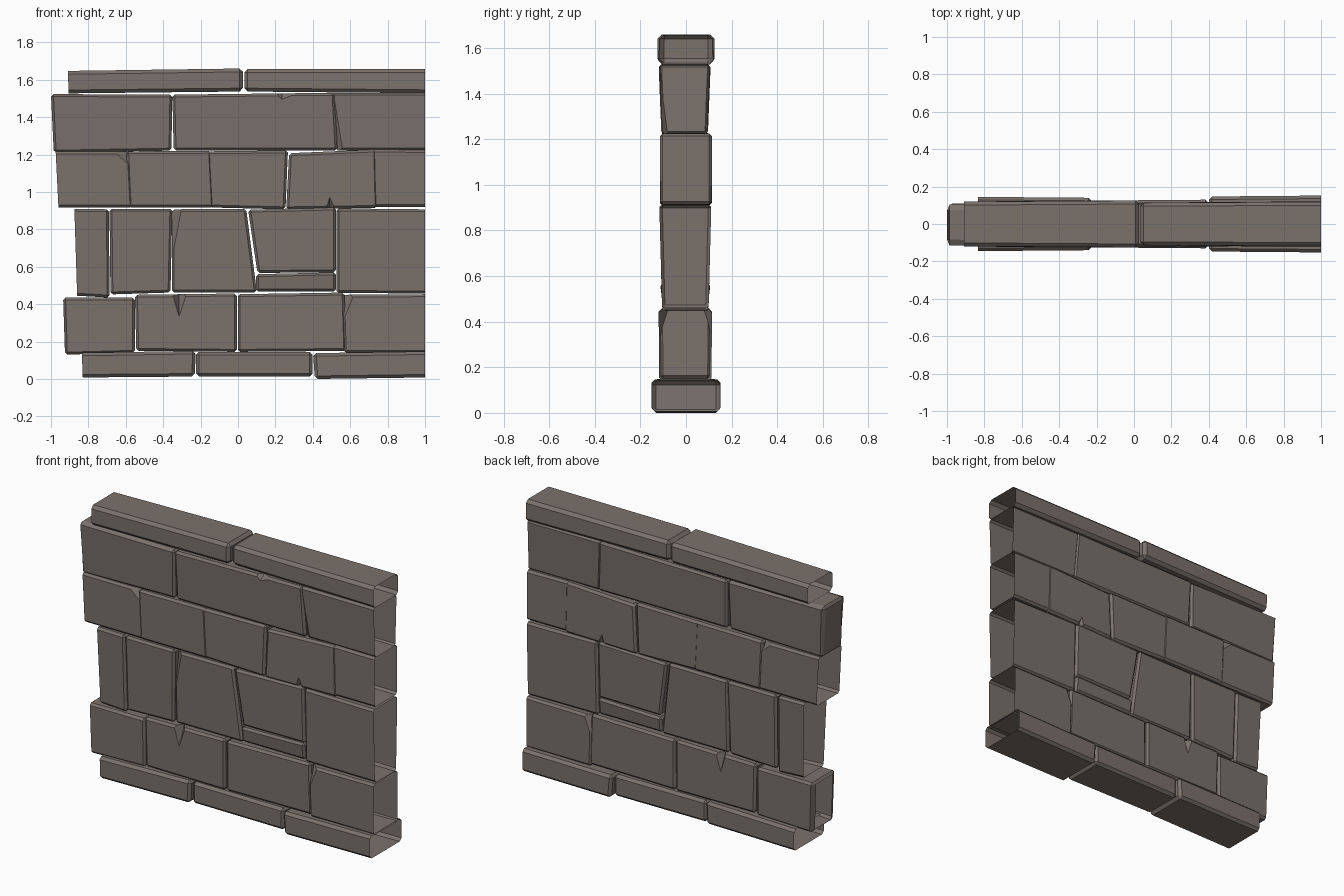
import bpy, bmesh, random
from mathutils import Vector

if "Cube" in bpy.data.objects:
    bpy.data.objects.remove(bpy.data.objects["Cube"])

random.seed(4)
mat = bpy.data.materials.new("brown grey stone")
mat.diffuse_color = (0.195, 0.165, 0.147, 1)
mat.use_nodes = True
mat.node_tree.nodes["Principled BSDF"].inputs["Base Color"].default_value = mat.diffuse_color


def add_object(name, bm):
    bmesh.ops.recalc_face_normals(bm, faces=bm.faces[:])
    me = bpy.data.meshes.new(name)
    bm.to_mesh(me)
    bm.free()
    me.materials.append(mat)
    ob = bpy.data.objects.new(name, me)
    bpy.context.collection.objects.link(ob)
    return ob


def grow(quad, dx=.004, dz=.005):
    """Push joints outwards a little so the stones sit tightly; the wall ends stay put."""
    xs = [x for x, z in quad]
    cx, cz = sum(xs) / 4, sum(z for x, z in quad) / 4
    out = []
    for x, z in quad:
        if -.82 < x < .99:
            x += dx if x > cx else -dx
        out.append((x, min(1.66, max(0, z + (dz if z > cz else -dz)))))
    return out


def stone(name, quad, depth, bevel, open_side="", chip=None, shift=0, chamfer_end=False):
    """Chamfered block. quad: x,z of TL, TR, BR, BL. depth: half depth at those corners."""
    quad = grow(quad)
    bm = bmesh.new()
    front = [bm.verts.new((x, shift - d, z)) for (x, z), d in zip(quad, depth)]
    back = [bm.verts.new((x, shift + d, z)) for (x, z), d in zip(quad, depth)]
    bm.faces.new(front)
    bm.faces.new(back[::-1])
    for i, side in enumerate(["top", "right", "bottom", "left"]):
        if side != open_side or chamfer_end:
            k = (i + 1) % 4
            bm.faces.new((front[k], front[i], back[i], back[k]))
    bmesh.ops.recalc_face_normals(bm, faces=bm.faces[:])
    bmesh.ops.bevel(bm, geom=[e for e in bm.edges if not e.is_boundary],
                    offset=bevel, segments=1, profile=0.5, affect='EDGES')
    if chamfer_end:  # open end behind a deeper chamfer
        end = min(bm.faces, key=lambda f: f.calc_center_median().x)
        for v in end.verts:
            v.co.y *= .8
        bmesh.ops.delete(bm, geom=[end], context='FACES')
    # broken corner, on the given sides
    if chip:
        (ax, az), (bx, bz), (cx, cz), sides = chip
        mid = Vector((sum(q[0] for q in quad) / 4, 0, sum(q[1] for q in quad) / 4))
        for s in sides:
            a, b, c = Vector((ax, s * .115, az)), Vector((bx, s * .115, bz)), Vector((cx, s * .07, cz))
            n = (b - a).cross(c - a).normalized()
            if n.dot(mid - a) > 0:
                n = -n
            r = bmesh.ops.bisect_plane(bm, geom=bm.verts[:] + bm.edges[:] + bm.faces[:],
                                       plane_co=a, plane_no=n, clear_outer=True)
            cut = [e for e in r["geom_cut"] if isinstance(e, bmesh.types.BMEdge)]
            if len(cut) > 2:
                bmesh.ops.edgenet_fill(bm, edges=cut)
    return add_object(name, bm)


def notch(ob, x1, x2, z_edge, tip, sides=(-1, 1)):
    """Cut a wedge shaped crack from an edge down to a tip."""
    for s in sides:
        bm = bmesh.new()
        v = [bm.verts.new(p) for p in ((x1, s * .125, z_edge), (x2, s * .125, z_edge),
                                       (tip[0], s * .125, tip[1]), (tip[0], s * .065, z_edge))]
        for f in ((0, 1, 2), (0, 1, 3), (1, 2, 3), (0, 2, 3)):
            bm.faces.new([v[i] for i in f])
        cutter = add_object("crack_cutter", bm)
        cutter.hide_render = True
        m = ob.modifiers.new("crack", 'BOOLEAN')
        m.operation, m.solver, m.object = 'DIFFERENCE', 'EXACT', cutter
        dg = bpy.context.evaluated_depsgraph_get()
        me = bpy.data.meshes.new_from_object(ob.evaluated_get(dg))
        ob.modifiers.clear()
        ob.data = me
        bpy.data.objects.remove(cutter)


def course(name, top, bottom, bevel, quads, chips={}, shift=0, chamfer_end=False):
    """One row of stones; the wall ends are left open."""
    out = []
    for i, q in enumerate(quads):
        side = "left" if i == 0 else "right" if i == len(quads) - 1 else ""
        d = (-.002, .002)[i % 2]  # alternate stones stand slightly proud
        out.append(stone(f"{name}_stone_{i + 1}", q, (top + d, top + d, bottom + d, bottom + d),
                         bevel, side, chips.get(i), shift, chamfer_end and i == 0))
    return out


BOTH, FRONT = (-1, 1), (-1,)

# foot stones, each with its own depth
stone("foot_stone_1", [(-.835, .135), (-.23, .145), (-.235, .018), (-.83, .013)],
      (.145, .14, .14, .145), .016, "left")
stone("foot_stone_2", [(-.22, .14), (.395, .14), (.395, .018), (-.22, .018)],
      (.125, .13, .13, .125), .016)
stone("foot_stone_3", [(.405, .133), (1, .142), (1, .013), (.415, .005)],
      (.147, .152, .152, .147), .016, "right")

# second row
row2 = course("lower", .115, .113, .013, [
    [(-.935, .43), (-.555, .43), (-.555, .145), (-.925, .135)],
    [(-.547, .445), (-.01, .452), (-.01, .15), (-.54, .155)],
    [(.003, .448), (.565, .457), (.575, .155), (.003, .15)],
    [(.56, .445), (1, .448), (1, .145), (.57, .145)]],
    {3: ((.615, .455), (.57, .34), (.56, .455), BOTH)}, -.003, True)
notch(row2[1], -.355, -.27, .46, (-.315, .32))

# tall row with a thin filler stone
course("tall", .112, .100, .013, [
    [(-.875, .905), (-.695, .902), (-.69, .44), (-.86, .45)],
    [(-.683, .905), (-.355, .905), (-.365, .467), (-.678, .457)],
    [(-.35, .902), (.04, .905), (.097, .467), (-.35, .467)],
    [(.058, .90), (.52, .912), (.52, .575), (.108, .572)],
    [(.1, .555), (.52, .565), (.52, .472), (.1, .472)],
    [(.53, .907), (1, .902), (1, .462), (.53, .465)]],
    {2: ((-.30, .91), (-.335, .70), (-.345, .91), FRONT)}, -.003)

# fourth row, mostly touching stones
row4 = course("middle", .112, .112, .013, [
    [(-.975, 1.212), (-.583, 1.212), (-.568, .922), (-.96, .922)],
    [(-.594, 1.212), (-.148, 1.215), (-.133, .922), (-.58, .922)],
    [(-.164, 1.212), (.263, 1.217), (.25, .912), (-.146, .922)],
    [(.277, 1.202), (.735, 1.222), (.742, .92), (.262, .912)],
    [(.718, 1.222), (1, 1.219), (1, .925), (.73, .925)]],
    {0: ((-.67, 1.217), (-.585, 1.14), (-.585, 1.217), BOTH)}, -.001)
notch(row4[3], .465, .53, .90, (.49, .985))

# fifth row, tapering downwards
row5 = course("upper", .112, .100, .013, [
    [(-1, 1.518), (-.355, 1.515), (-.36, 1.226), (-.985, 1.215)],
    [(-.347, 1.515), (.512, 1.525), (.528, 1.227), (-.34, 1.227)],
    [(.505, 1.525), (1, 1.525), (1, 1.226), (.524, 1.227)]],
    {2: ((.515, 1.50), (.572, 1.222), (.52, 1.222), FRONT)}, -.006, True)
notch(row5[1], .18, .36, 1.54, (.235, 1.49), FRONT)

# coping stones
stone("coping_stone_1", [(-.91, 1.642), (.022, 1.655), (.022, 1.542), (-.905, 1.532)],
      (.119, .125, .126, .121), .018, "left")
stone("coping_stone_2", [(.038, 1.652), (1, 1.652), (1, 1.533), (.038, 1.542)],
      (.113, .118, .121, .115), .018, "right")
